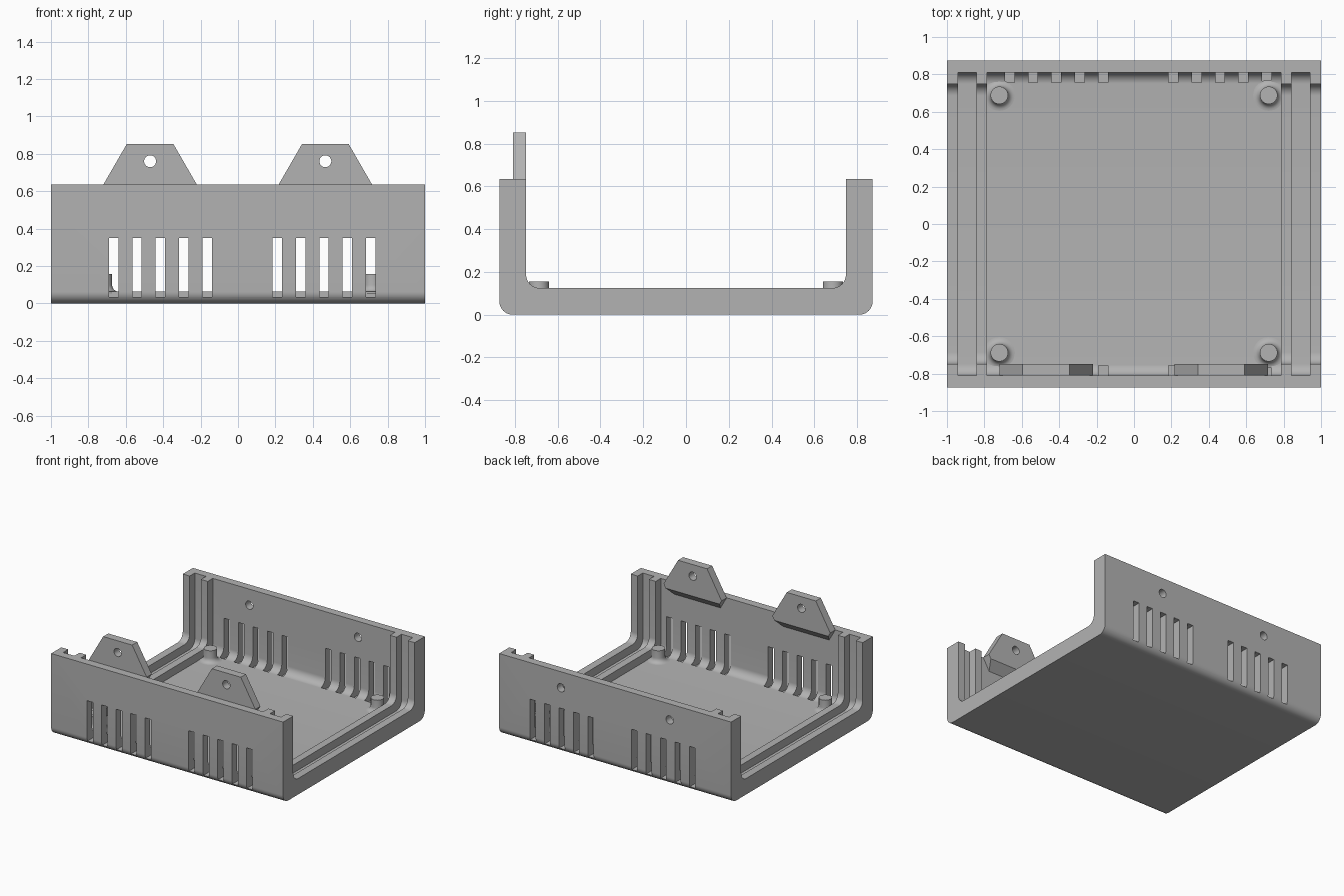
import bpy, bmesh
from math import sin, cos, pi, radians
from mathutils import Vector, Matrix

cube = bpy.data.objects.get("Cube")
if cube:
    bpy.data.objects.remove(cube, do_unlink=True)

grey = bpy.data.materials.new("plain_grey")
grey.use_nodes = True
colour = (0.45, 0.45, 0.45, 1)
grey.diffuse_color = colour
grey.node_tree.nodes["Principled BSDF"].inputs["Base Color"].default_value = colour

T = 0.0625          # wall thickness and fillet radius
HALF_Y = 0.873      # outer half depth
H = 0.635           # wall height


def make(name, bm):
    bmesh.ops.recalc_face_normals(bm, faces=bm.faces)
    mesh = bpy.data.meshes.new(name)
    bm.to_mesh(mesh)
    bm.free()
    obj = bpy.data.objects.new(name, mesh)
    bpy.context.collection.objects.link(obj)
    mesh.materials.append(grey)
    return obj


def prism(name, points, start, end, axis):
    """Extrude a (y, z) profile along x, or an (x, z) profile along y."""
    bm = bmesh.new()
    place = (lambda a, b: (start, a, b)) if axis == "x" else (lambda a, b: (a, start, b))
    face = bm.faces.new([bm.verts.new(place(a, b)) for a, b in points])
    move = Vector((end - start, 0, 0) if axis == "x" else (0, end - start, 0))
    ext = bmesh.ops.extrude_face_region(bm, geom=[face])["geom"]
    bmesh.ops.translate(bm, vec=move, verts=[v for v in ext if isinstance(v, bmesh.types.BMVert)])
    return make(name, bm)


def box_points(x0, x1, z0, z1):
    return [(x0, z0), (x1, z0), (x1, z1), (x0, z1)]


def circle(x, z, r, n=24):
    return [(x + r * cos(2 * pi * i / n), z + r * sin(2 * pi * i / n)) for i in range(n)]


def trough(half, bottom, top):
    """Upright block outline with both lower corners rounded."""
    arc = [(half - T + T * sin(a), bottom + T - T * cos(a))
           for a in [pi / 2 * i / 10 for i in range(11)]]
    right = arc + [(half, top)]
    return right + [(-y, z) for y, z in reversed(right)]


def cut(obj, cutter):
    cutter.hide_render = True
    bpy.context.view_layer.objects.active = obj
    mod = obj.modifiers.new("cut", "BOOLEAN")
    mod.operation = "DIFFERENCE"
    mod.solver = "EXACT"
    mod.object = cutter
    bpy.ops.object.modifier_apply(modifier=mod.name)
    bpy.data.objects.remove(cutter, do_unlink=True)


def smooth(obj):
    bpy.ops.object.select_all(action="DESELECT")
    obj.select_set(True)
    bpy.context.view_layer.objects.active = obj
    bpy.ops.object.shade_smooth_by_angle(angle=radians(35))


# U-shaped shell: narrow trough everywhere, wider pocket and panel grooves
shell = prism("lower_shell", trough(HALF_Y, 0, H), -1, 1, "x")
cut(shell, prism("trough_cutter", trough(HALF_Y - 2 * T, 2 * T, 1), -1.1, 1.1, "x"))
for x0, x1 in [(-0.785, 0.785), (-0.94, -0.843), (0.843, 0.94)]:
    cut(shell, prism("pocket_cutter", trough(HALF_Y - T, T, 1), x0, x1, "x"))

# Ventilation slots through both walls
for side in (-1, 1):
    for first in (-0.69, 0.185):
        for i in range(5):
            x = first + 0.125 * i
            cut(shell, prism("slot_cutter", box_points(x, x + 0.05, 0.033, 0.35),
                             side * 0.757, side * 1, "y"))

# Screw holes in the back wall
for x in (-0.47, 0.467):
    cut(shell, prism("hole_cutter", circle(x, H - 0.125, 0.032), 0.7, 1, "y"))
smooth(shell)

# Hexagonal fixing tabs on the inside of the front wall, bevelled underneath
for side, x in (("right", -0.47), ("left", 0.467)):
    y_in, y_out = -HALF_Y + 2 * T, -HALF_Y + T
    tab = prism(side + "_fixing_tab", circle(x, H, 0.25, 6), y_out, y_in, "y")
    bm = bmesh.new()
    bm.from_mesh(tab.data)
    res = bmesh.ops.bisect_plane(bm, geom=bm.verts[:] + bm.edges[:] + bm.faces[:],
                                 plane_co=(0, y_in, H - 0.03), plane_no=(0, 1, -1),
                                 clear_outer=True)
    edges = [e for e in res["geom_cut"] if isinstance(e, bmesh.types.BMEdge)]
    bmesh.ops.holes_fill(bm, edges=edges)
    bmesh.ops.recalc_face_normals(bm, faces=bm.faces)
    bm.to_mesh(tab.data)
    bm.free()
    cut(tab, prism("hole_cutter", circle(x, H + 0.125, 0.032), -1, -0.6, "y"))
    smooth(tab)

# Board standoffs with a flared foot
R, FLARE, TOP = 0.047, 0.036, 0.156
foot = [(R + FLARE - FLARE * sin(a), T + FLARE - FLARE * cos(a))
        for a in [pi / 2 * i / 6 for i in range(7)]]
outline = [(0, T - 0.01), (R + FLARE, T - 0.01)] + foot + [(R, TOP), (0, TOP)]
for end, sy in (("front", -1), ("back", 1)):
    for side, sx in (("right", -1), ("left", 1)):
        bm = bmesh.new()
        verts = [bm.verts.new((r, 0, z)) for r, z in outline]
        edges = [bm.edges.new(pair) for pair in zip(verts, verts[1:])]
        bmesh.ops.spin(bm, geom=verts + edges, cent=(0, 0, 0), axis=(0, 0, 1),
                       angle=2 * pi, steps=32)
        bmesh.ops.remove_doubles(bm, verts=bm.verts, dist=0.0005)
        bmesh.ops.transform(bm, matrix=Matrix.Translation((sx * 0.72, sy * 0.688, 0)),
                            verts=bm.verts)
        smooth(make(f"{end}_{side}_standoff", bm))
